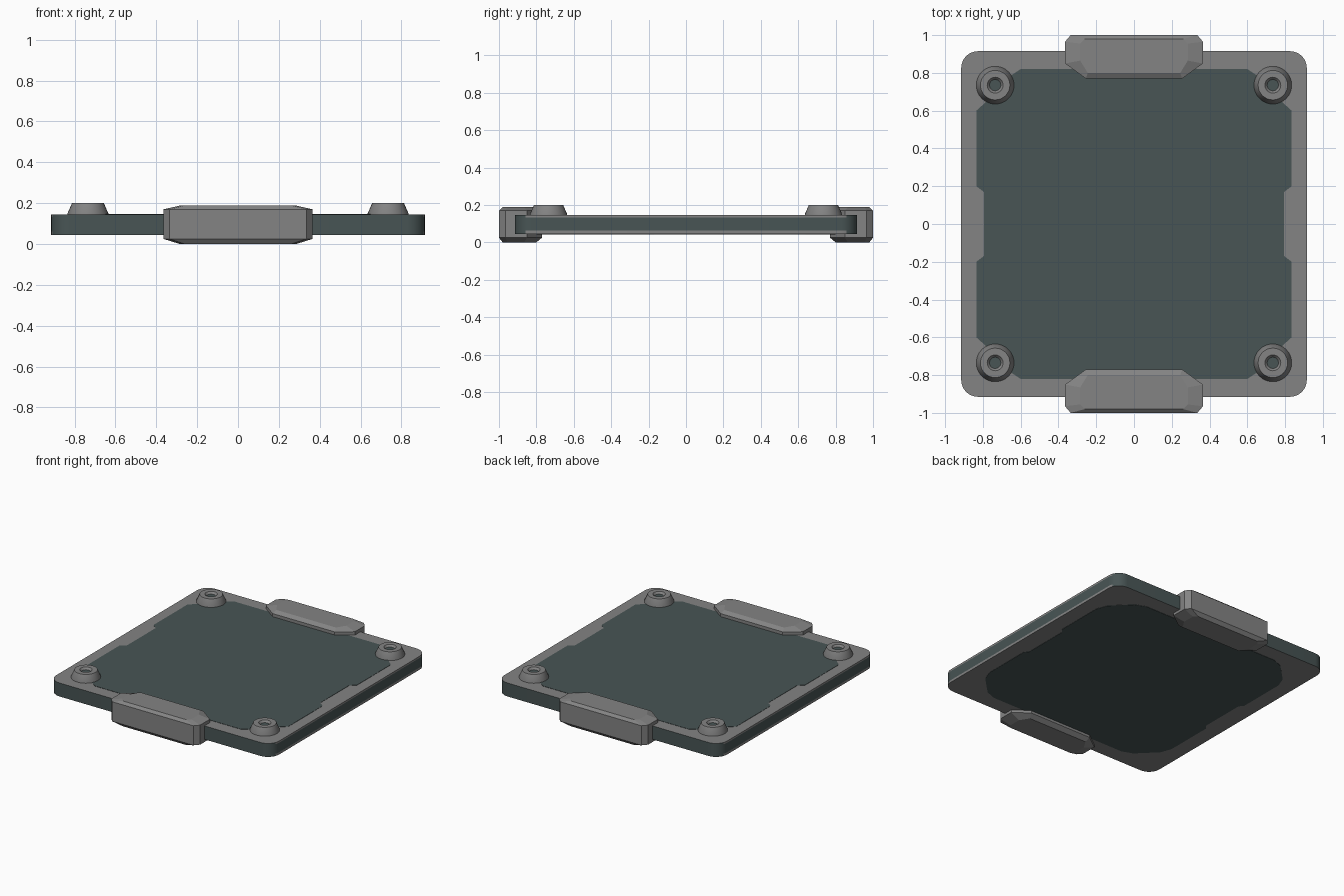
import bpy, bmesh, math

cube = bpy.data.objects.get("Cube")
if cube:
    bpy.data.objects.remove(cube)


def material(name, rgb):
    m = bpy.data.materials.new(name)
    m.use_nodes = True
    m.diffuse_color = (*rgb, 1)
    m.node_tree.nodes["Principled BSDF"].inputs["Base Color"].default_value = (*rgb, 1)
    return m


GREY = material("metal grey", (0.23, 0.23, 0.23))
TEAL = material("dark teal", (0.065, 0.09, 0.09))


def stack(name, rings, is_teal=None, smooth=False):
    """Skin a closed solid through rings of equal point count, bottom to top."""
    bm = bmesh.new()
    loops = [[bm.verts.new(p) for p in ring] for ring in rings]
    n = len(loops[0])
    for low, high in zip(loops, loops[1:]):
        for i in range(n):
            j = (i + 1) % n
            bm.faces.new((low[i], low[j], high[j], high[i]))
    bm.faces.new(loops[0][::-1])
    bm.faces.new(loops[-1])
    bmesh.ops.recalc_face_normals(bm, faces=bm.faces)
    if is_teal:
        for f in bm.faces:
            f.material_index = int(is_teal(f.calc_center_median(), f.normal))
    mesh = bpy.data.meshes.new(name)
    bm.to_mesh(mesh)
    bm.free()
    mesh.materials.append(GREY)
    mesh.materials.append(TEAL)
    obj = bpy.data.objects.new(name, mesh)
    bpy.context.collection.objects.link(obj)
    if smooth:
        bpy.ops.object.select_all(action='DESELECT')
        obj.select_set(True)
        bpy.context.view_layer.objects.active = obj
        bpy.ops.object.shade_smooth_by_angle(angle=math.radians(30))
    return obj


def at(points, z):
    return [(x, y, z) for x, y in points]


# Rounded slab: teal rim, with grey edge strips on the two x sides
HALF, RADIUS, STEPS = 0.915, 0.09, 8
outline = []
for q, (sx, sy) in enumerate([(1, 1), (-1, 1), (-1, -1), (1, -1)]):
    for k in range(STEPS + 1):
        a = math.pi / 2 * (q + k / STEPS)
        outline.append((sx * (HALF - RADIUS) + RADIUS * math.cos(a),
                        sy * (HALF - RADIUS) + RADIUS * math.sin(a)))


def rim_colour(c, n):
    if abs(n.z) > 0.5:
        return False
    return abs(n.x) < 0.95 or 0.063 < c.z < 0.131


stack("slab", [at(outline, z) for z in (0.045, 0.062, 0.132, 0.145)], rim_colour, True)


# Thin inlaid panels on both faces, notched at the middle of the x sides
def panel(name, quarter, z0, z1):
    pts = (quarter
           + [(-x, y) for x, y in reversed(quarter)]
           + [(-x, -y) for x, y in quarter]
           + [(x, -y) for x, y in reversed(quarter)])
    stack(name, [at(pts, z0), at(pts, z1)], lambda c, n: True)


panel("top_panel", [(0.795, 0.17), (0.835, 0.2), (0.835, 0.6), (0.79, 0.64),
                    (0.645, 0.79), (0.6, 0.82)], 0.143, 0.147)
panel("bottom_panel", [(0.775, 0.17), (0.8, 0.2), (0.8, 0.56), (0.77, 0.64),
                       (0.64, 0.77), (0.56, 0.8)], 0.043, 0.047)


# Chamfered clamps gripping the front and back edges
def mirrored(half, s):
    return [(x, s * y) for x, y in half] + [(-x, s * y) for x, y in reversed(half)]


body = [(0.335, 1.0), (0.365, 0.965), (0.365, 0.85), (0.255, 0.77)]
cap = [(0.26, 0.98), (0.285, 0.955), (0.285, 0.865), (0.245, 0.8)]
for name, s in (("front_clamp", -1), ("back_clamp", 1)):
    b, c = mirrored(body, s), mirrored(cap, s)
    stack(name, [at(c, 0), at(b, 0.025), at(b, 0.17), at(c, 0.188)])

# Tapered corner studs with a teal-floored socket
PROFILE = [(0.1, 0.143), (0.1, 0.15), (0.078, 0.2), (0.042, 0.2), (0.03, 0.185)]
for fb, y in (("front", -0.735), ("back", 0.735)):
    for side, x in (("right", -0.735), ("left", 0.735)):
        rings = [[(x + r * math.cos(math.tau * i / 32), y + r * math.sin(math.tau * i / 32), z)
                  for i in range(32)] for r, z in PROFILE]
        stack(f"{fb}_{side}_stud", rings,
              lambda c, n: abs(c.z - 0.185) < 0.001, True)
